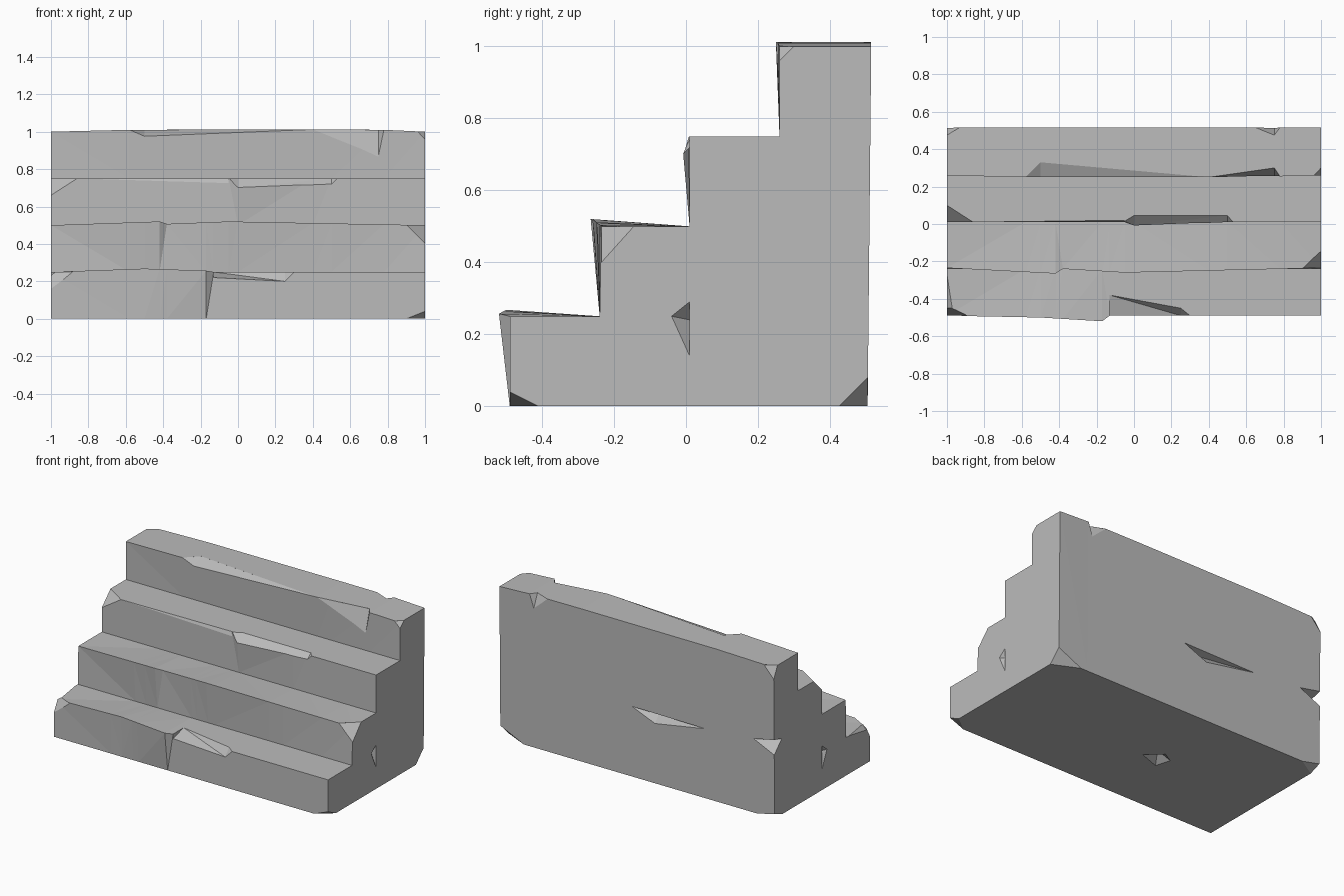
import bpy, bmesh
from mathutils import Vector

cube = bpy.data.objects.get("Cube")
if cube:
    bpy.data.objects.remove(cube, do_unlink=True)

stone = bpy.data.materials.new("grey stone")
stone.use_nodes = True
GREY = (0.5, 0.5, 0.5, 1)
stone.diffuse_color = GREY
stone.node_tree.nodes["Principled BSDF"].inputs["Base Color"].default_value = GREY


def make_object(name, bm):
    bmesh.ops.recalc_face_normals(bm, faces=bm.faces)
    mesh = bpy.data.meshes.new(name)
    bm.to_mesh(mesh)
    bm.free()
    mesh.materials.append(stone)
    obj = bpy.data.objects.new(name, mesh)
    bpy.context.collection.objects.link(obj)
    return obj


# Worn step edges, each a wavy line of (x, y, z) points
NOSES = [
    [(-1, -.49, .25), (-.5, -.5, .268), (-.17, -.52, .257), (-.13, -.49, .25), (1, -.49, .25)],
    [(-1, -.235, .5), (-.42, -.265, .52), (-.38, -.24, .507), (-.05, -.26, .52), (1, -.235, .5)],
    [(-1, .01, .75), (-.05, .01, .75), (0, -.012, .75), (.5, .01, .75), (1, .01, .75)],
    [(-1, .26, 1), (-.58, .25, 1.01), (.4, .25, 1.012), (.78, .255, 1.01), (1, .26, 1)],
]


def along(line, x):
    """Point of a step edge at x."""
    for a, b in zip(line, line[1:]):
        if x <= b[0]:
            return Vector(a).lerp(Vector(b), (x - a[0]) / (b[0] - a[0]))


# Stair body: one stepped section per station, lofted along x
bm = bmesh.new()
rings = []
for x in sorted({p[0] for line in NOSES for p in line}):
    section = [Vector((x, -.49, 0))]
    for i, line in enumerate(NOSES):
        if i:
            section.append(Vector((x, -.49 + .25 * i, .25 * i)))
        section.append(along(line, x))
    section += [Vector((x, .515, section[-1].z)), Vector((x, .505, 0))]
    rings.append([bm.verts.new(p) for p in section])
for a, b in zip(rings, rings[1:]):
    for i in range(len(a)):
        j = (i + 1) % len(a)
        bm.faces.new((a[i], a[j], b[j], b[i]))
bm.faces.new(rings[0])
bm.faces.new(rings[-1])
bmesh.ops.triangulate(bm, faces=[f for f in bm.faces if len(f.verts) == 4])
stairs = make_object("stone_stairs", bm)


def chip(points, direction):
    """Cut away the hull of the points swept outward."""
    bm = bmesh.new()
    sweep = Vector(direction).normalized() * .2
    for p in points:
        bm.verts.new(p)
        bm.verts.new(Vector(p) + sweep)
    result = bmesh.ops.convex_hull(bm, input=bm.verts)
    loose = {v for v in result["geom_interior"] + result["geom_unused"]
             if isinstance(v, bmesh.types.BMVert)}
    bmesh.ops.delete(bm, geom=list(loose), context='VERTS')
    cutter = make_object("chip_cutter", bm)
    cutter.hide_render = True
    mod = stairs.modifiers.new("chip", 'BOOLEAN')
    mod.operation, mod.solver, mod.object = 'DIFFERENCE', 'EXACT', cutter
    bpy.context.view_layer.objects.active = stairs
    bpy.ops.object.modifier_apply(modifier=mod.name)
    bpy.data.objects.remove(cutter, do_unlink=True)


def corner(at, size):
    """Slice off a corner; size is the signed reach inward on each axis."""
    points = []
    for i in range(3):
        p = Vector(at)
        p[i] += size[i]
        points.append(p)
    chip(points, [-1 if s > 0 else 1 for s in size])


# Broken corners
corner((1, .26, 1), (-.04, .04, -.04))
corner((-1, .515, 1), (.07, -.04, -.08))
corner((-1, .01, .75), (.14, .09, -.09))
corner((1, -.235, .5), (-.1, .09, -.1))
corner((-1, -.49, .25), (.12, .05, -.09))
corner((1, -.49, 0), (-.1, .08, .04))
corner((1, .505, 0), (-.17, -.08, .08))
corner((-1, .505, 0), (.13, -.08, .03))

# Broken step edges
UP_FRONT = (0, -1, 1)
chip([(-1, -.27, .25), (-.97, -.45, .252), (-1, -.45, .22)], (-1, 0, 1))
chip([(-.13, -.38, .25), (.25, -.45, .25), (.3, -.49, .25),
      (.25, -.49, .2), (-.13, -.49, .22)], UP_FRONT)
chip([(-.86, .01, .75), (-.05, .02, .75), (-.05, .01, .725)], UP_FRONT)
chip([(-.05, .015, .75), (0, .045, .75), (.5, .045, .75), (.53, .01, .75),
      (.5, .01, .72), (0, -.01, .7)], UP_FRONT)
chip([(-.58, .25, 1.01), (-.5, .33, 1.01), (-.35, .29, 1.01),
      (.4, .25, 1.012), (-.5, .25, .975)], UP_FRONT)
chip([(.4, .25, 1.012), (.75, .3, 1.01), (.78, .255, 1.01), (.75, .253, .85)], UP_FRONT)

# Broken back edges
chip([(.78, .515, 1.01), (.65, .515, 1.01), (.75, .475, 1.01), (.75, .515, .92)], (0, 1, 1))
chip([(-.85, .51, .49), (-1, .43, .5), (-1, .51, .42), (-1, .51, .52)], (-1, 1, 0))

# Shallow dents in the sides, back and base
for side in (-1, 1):
    chip([(side, -.04, .25), (side, .01, .29), (side, .01, .14), (side * .96, .01, .24)],
         (side, 0, 0))
chip([(.04, .51, .465), (-.5, .51, .46), (-.13, .51, .395), (-.13, .46, .45)], (0, 1, 0))
chip([(-.1, -.04, 0), (-.2, .05, 0), (-.27, .01, 0), (-.24, -.09, 0), (-.19, -.01, .05)],
     (0, 0, -1))
